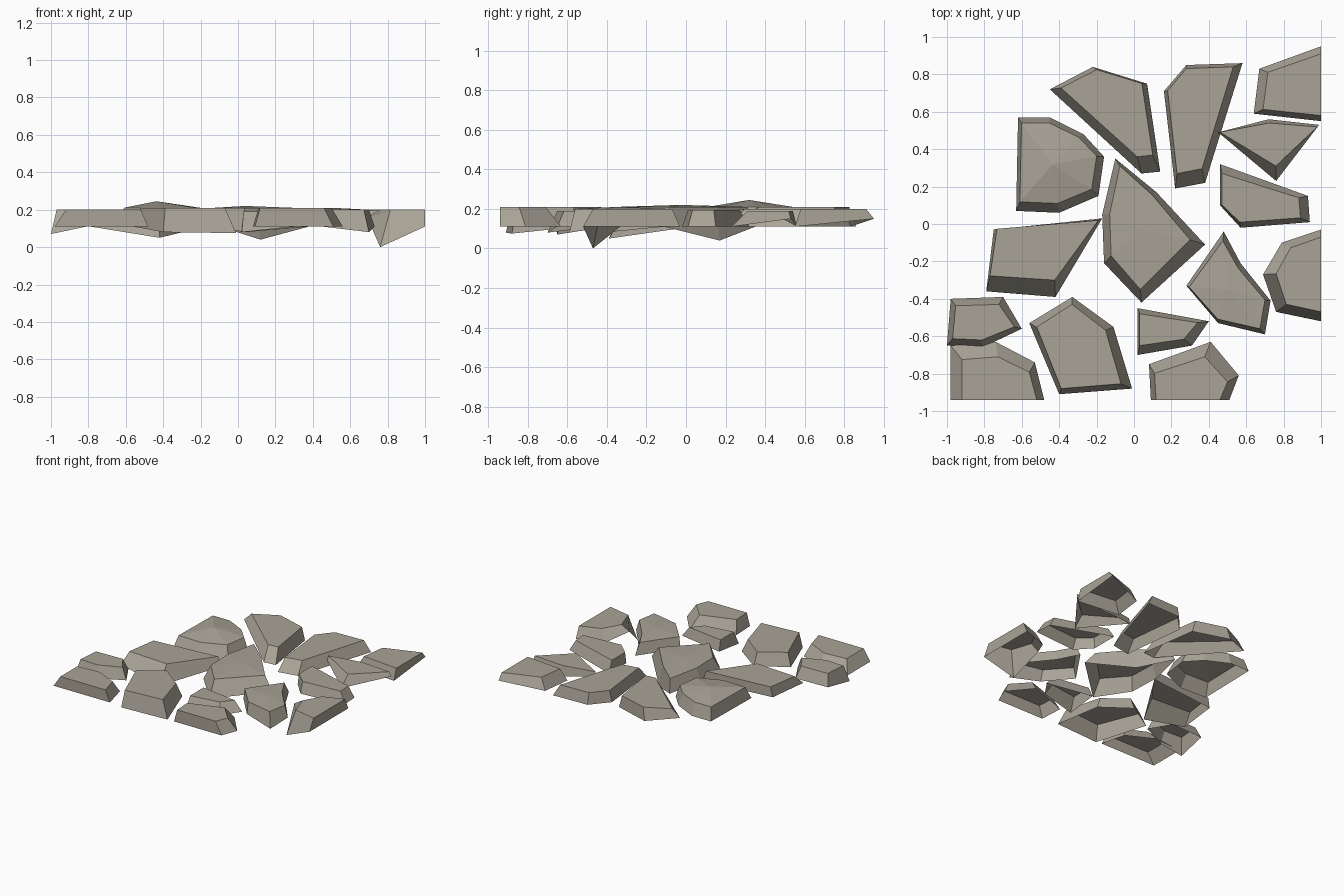
import bpy, bmesh

if "Cube" in bpy.data.objects:
    bpy.data.objects.remove(bpy.data.objects["Cube"])

mat = bpy.data.materials.new("weathered_stone")
mat.diffuse_color = (0.40, 0.37, 0.31, 1)
mat.use_nodes = True
mat.node_tree.nodes["Principled BSDF"].inputs["Base Color"].default_value = mat.diffuse_color


def stone(name, outline, margins, top=0.2, crown=0.0, base=0.11):
    """Open-bottomed paving stone: a rim outline (x, y, optional z) bevelled up to a
    smaller top. Margins are the top's inset at left, right, front and back."""
    left, right, front, back = margins
    xs, ys = [p[0] for p in outline], [p[1] for p in outline]
    x0, x1, y0, y1 = min(xs), max(xs), min(ys), max(ys)
    bm = bmesh.new()
    low, high = [], []
    for p in outline:
        u, v = (p[0] - x0) / (x1 - x0), (p[1] - y0) / (y1 - y0)
        low.append(bm.verts.new((p[0], p[1], p[2] if len(p) > 2 else base)))
        high.append(bm.verts.new((x0 + left + u * (x1 - x0 - left - right),
                                  y0 + front + v * (y1 - y0 - front - back), top)))
    n = len(outline)
    for i in range(n):
        j = (i + 1) % n
        bm.faces.new((low[i], low[j], high[j], high[i]))
    cap = bm.faces.new(high)
    if crown:
        poke = bmesh.ops.poke(bm, faces=[cap])
        poke["verts"][0].co.z += crown
    bmesh.ops.recalc_face_normals(bm, faces=bm.faces[:])
    if sum(f.normal.z * f.calc_area() for f in bm.faces) < 0:
        bmesh.ops.reverse_faces(bm, faces=bm.faces[:])
    mesh = bpy.data.meshes.new(name)
    bm.to_mesh(mesh)
    bm.free()
    mesh.materials.append(mat)
    bpy.context.collection.objects.link(bpy.data.objects.new(name, mesh))


# Back row
stone("back_left_stone", [(-.45, .72, .15), (-.22, .84), (.07, .75), (.14, .28), (.04, .27)],
      (.06, .04, .09, .015), .21)
stone("back_middle_stone", [(.16, .71), (.28, .85), (.58, .86), (.38, .22), (.22, .19)],
      (.02, .05, .08, .02))
stone("back_right_stone", [(.64, .59), (.67, .83), (1, .95, .15), (1, .55)],
      (.05, 0, .03, .04))
stone("back_right_wedge", [(.45, .49, .15), (.72, .56), (.99, .53, .15), (.76, .23)],
      (.01, .01, .08, .02), .19)

# Middle rows
stone("left_stone", [(-.62, .57), (-.45, .57), (-.27, .48), (-.16, .36), (-.19, .15),
                     (-.40, .06), (-.63, .07)], (.02, .04, .05, .03), .21, .035)
stone("left_wedge", [(-.75, -.03), (-.17, .03), (-.42, -.39, .05), (-.79, -.36)],
      (.02, .02, .09, .01), .19)
stone("centre_stone", [(-.10, .35), (.12, .17, .04), (.38, -.11), (.04, -.42, .08),
                       (-.16, -.21), (-.17, .05)], (.04, .08, .07, .04), .21, .01)
stone("right_upper_stone", [(.46, .32), (.93, .15), (.94, .01), (.57, -.02), (.46, .10)],
      (.01, .05, .03, .05), .195)
stone("right_middle_stone", [(.48, -.04), (.57, -.21), (.73, -.41), (.70, -.59, .08),
                             (.45, -.53), (.28, -.33)], (.015, .03, .03, .05), .2, .01)
stone("right_edge_stone", [(1, -.03), (.79, -.10), (.69, -.27, .16), (.76, -.47, 0),
                           (1, -.52)], (.07, 0, .05, .04), .2)

# Front rows
stone("front_left_small_stone", [(-.98, -.40), (-.70, -.39), (-.60, -.56), (-.81, -.66),
                                 (-1, -.65, .07)], (.03, .04, .04, .04), .2)
stone("front_left_edge_stone", [(-.98, -.65), (-.74, -.63), (-.53, -.74), (-.48, -.94),
                                (-.98, -.94)], (.06, .04, 0, .08), .2)
stone("front_middle_stone", [(-.33, -.39), (-.11, -.55), (-.01, -.88, .075), (-.40, -.91, .08),
                             (-.56, -.53)], (.04, .06, .03, .04), .21)
stone("front_right_small_stone", [(.02, -.45), (.40, -.52), (.31, -.65), (.02, -.70, .08)],
      (.01, .06, .05, .03), .19)
stone("front_right_edge_stone", [(.08, -.75), (.41, -.63), (.56, -.81), (.51, -.94),
                                 (.09, -.94)], (.03, .06, 0, .08), .21)
